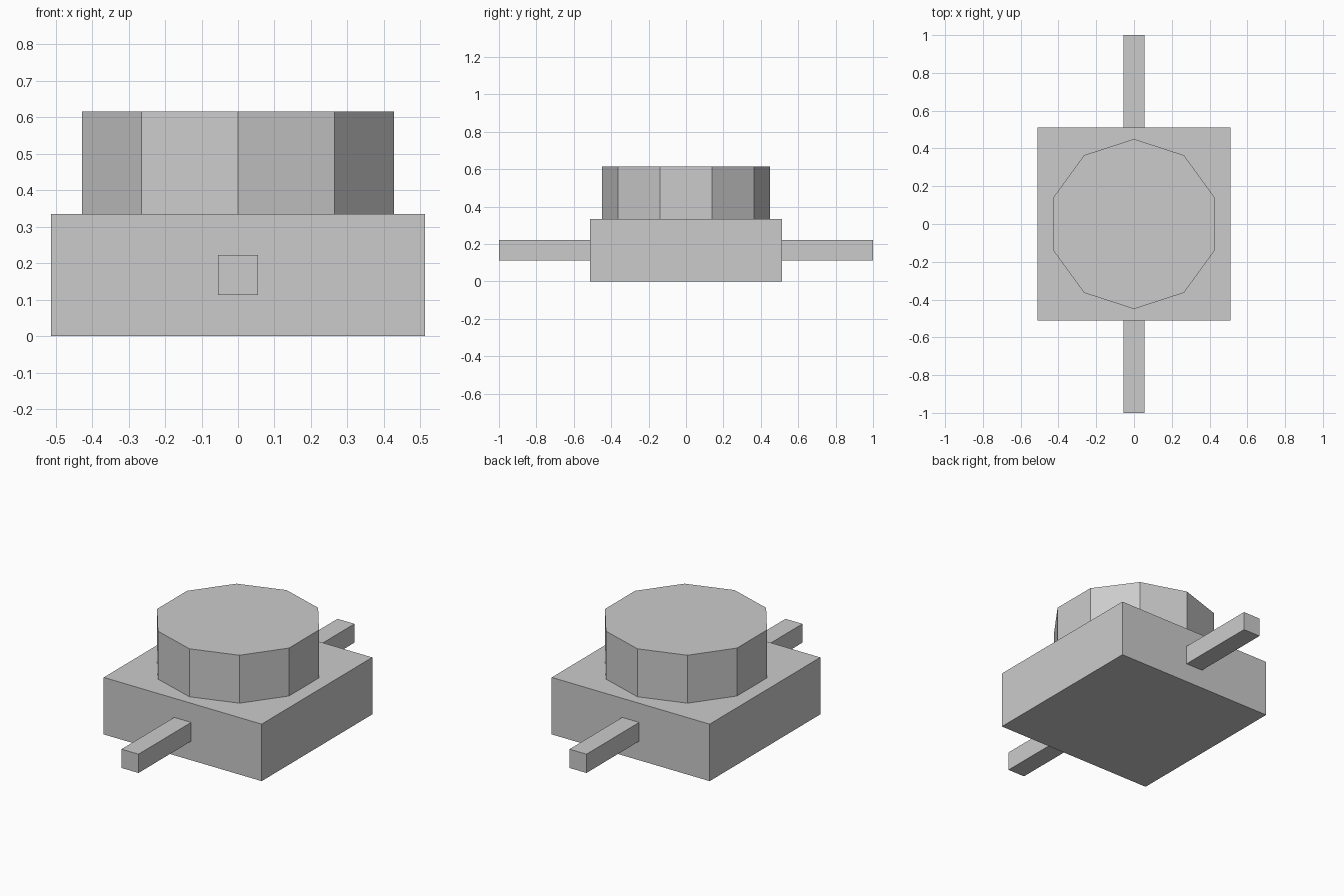
import bpy

if "Cube" in bpy.data.objects:
    bpy.data.objects.remove(bpy.data.objects["Cube"])


def box(name, lo, hi):
    """Axis-aligned block between two corners."""
    bpy.ops.mesh.primitive_cube_add(size=1, location=[(a + b) / 2 for a, b in zip(lo, hi)])
    ob = bpy.context.object
    ob.name = name
    ob.scale = [b - a for a, b in zip(lo, hi)]
    bpy.ops.object.transform_apply(location=True, rotation=False, scale=True)
    return ob


BASE_HALF, BASE_TOP = 0.512, 0.334
CAP_RADIUS, CAP_TOP = 0.45, 0.615

# Square base block
box("base", (-BASE_HALF, -BASE_HALF, 0), (BASE_HALF, BASE_HALF, BASE_TOP))

# Ten-sided cap, one corner pointing along y
bpy.ops.mesh.primitive_cylinder_add(
    vertices=10, radius=CAP_RADIUS, depth=CAP_TOP - BASE_TOP,
    location=(0, 0, (CAP_TOP + BASE_TOP) / 2))
bpy.context.object.name = "cap"

# Square rods sticking out of the front and back, mirrored across y
rods = box("side_rods", (-0.055, -1, 0.112), (0.055, -BASE_HALF, 0.222))
mirror = rods.modifiers.new("Mirror", 'MIRROR')
mirror.use_axis = (False, True, False)
